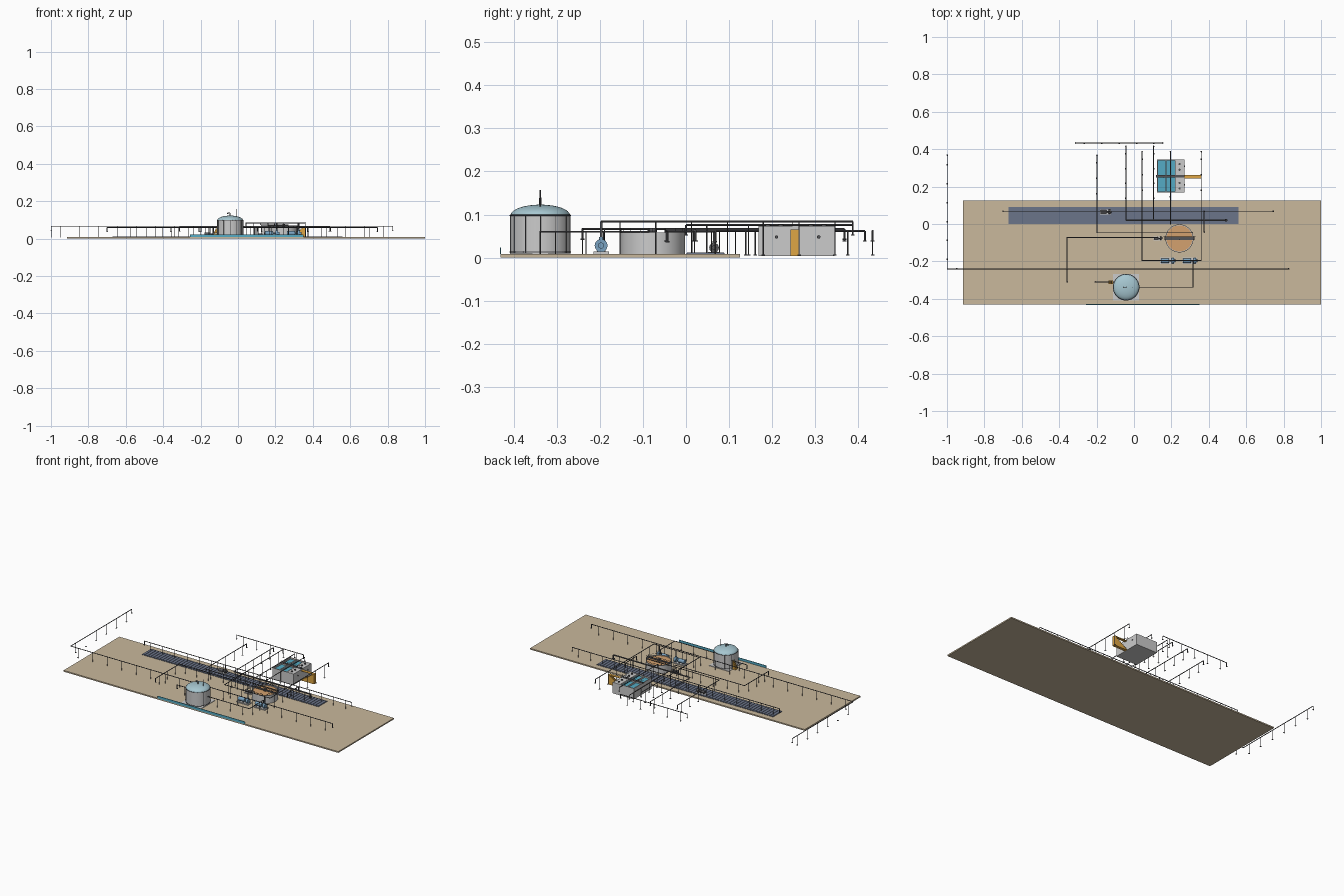
import bpy, bmesh, math
from mathutils import Vector, Matrix

if "Cube" in bpy.data.objects:
    bpy.data.objects.remove(bpy.data.objects["Cube"])

def mat(name, r, g, b):
    m = bpy.data.materials.new(name)
    m.diffuse_color = ((r/255)**2.2, (g/255)**2.2, (b/255)**2.2, 1)
    m.use_nodes = True
    m.node_tree.nodes["Principled BSDF"].inputs["Base Color"].default_value = m.diffuse_color
    return m

TAN = mat("sand", 200, 183, 155)
SLATE = mat("slate", 107, 116, 136)
BLUE = mat("water", 85, 170, 195)
PALE = mat("pale_blue", 165, 198, 208)
STEEL = mat("pump_blue", 120, 160, 190)
GOLD = mat("safety_orange", 222, 165, 70)
SLUDGE = mat("sludge", 210, 160, 110)
DARK = mat("dark_steel", 85, 85, 88)

def box(bm, x0, x1, y0, y1, z0, z1):
    m = Matrix.Translation(((x0+x1)/2, (y0+y1)/2, (z0+z1)/2)) @ Matrix.Diagonal((x1-x0, y1-y0, z1-z0, 1))
    bmesh.ops.create_cube(bm, size=1, matrix=m)

def rod(bm, a, b, r, n=8, r2=None):
    a, b = Vector(a), Vector(b)
    d = b - a
    m = Matrix.Translation((a+b)/2) @ d.to_track_quat('Z', 'Y').to_matrix().to_4x4()
    bmesh.ops.create_cone(bm, cap_ends=True, segments=n, radius1=r, radius2=r if r2 is None else r2,
                          depth=d.length, matrix=m)

def make(name, bm, material=None, smooth=False):
    me = bpy.data.meshes.new(name)
    bm.to_mesh(me)
    bm.free()
    ob = bpy.data.objects.new(name, me)
    bpy.context.collection.objects.link(ob)
    if material:
        me.materials.append(material)
    if smooth:
        bpy.context.view_layer.objects.active = ob
        ob.select_set(True)
        bpy.ops.object.shade_smooth_by_angle(angle=math.radians(40))
        ob.select_set(False)
    return ob

def boxes(name, items, material=None):
    bm = bmesh.new()
    for i in items:
        box(bm, *i)
    return make(name, bm, material)

def rods(name, items, material=None, n=12):
    bm = bmesh.new()
    for a, b, r in items:
        rod(bm, a, b, r, n)
    return make(name, bm, material, True)

def lathe(name, profile, cx, cy, material=None, n=48):
    bm = bmesh.new()
    vs = [bm.verts.new((cx+r, cy, z)) for r, z in profile]
    es = [bm.edges.new(p) for p in zip(vs, vs[1:])]
    bmesh.ops.spin(bm, geom=vs+es, cent=(cx, cy, 0), axis=(0, 0, 1), angle=2*math.pi, steps=n)
    bmesh.ops.remove_doubles(bm, verts=bm.verts, dist=1e-5)
    bmesh.ops.recalc_face_normals(bm, faces=bm.faces)
    return make(name, bm, material, True)

def ring(r, z, cx, cy, tr, n=32):
    p = [(cx+r*math.cos(2*math.pi*i/n), cy+r*math.sin(2*math.pi*i/n), z) for i in range(n+1)]
    return [(a, b, tr) for a, b in zip(p, p[1:])]

G = 0.008
# Site slab, slatted channel and front panel
boxes("site_slab", [(-.915, 1, -.43, .125, 0, G)], TAN)
boxes("channel_bed", [(-.67, .56, 0, .09, G, .010)], SLATE)
boxes("channel_slats", [(-.668+i*.0205, -.652+i*.0205, .002, .088, .010, .012) for i in range(60)], SLATE)
boxes("front_panel", [(-.257, .35, -.432, -.429, G, .023)], BLUE)

# Domed storage tank
tx, ty = -.042, -.338
boxes("tank_pad", [(tx-.07, tx+.07, ty-.07, ty+.07, G, .011)])
lathe("tank_wall", [(0, .011), (.069, .011), (.069, .098), (0, .098)], tx, ty)
dome = [(.069*math.cos(t*math.pi/16), .098+.025*math.sin(t*math.pi/16)) for t in range(8)] + [(0, .123)]
lathe("tank_dome", [(0, .098)] + dome, tx, ty, PALE)
rods("tank_rings", ring(.07, .098, tx, ty, .0015) + ring(.07, .013, tx, ty, .0015), DARK, 6)
rods("tank_ribs", [((tx+.0695*math.cos(a), ty+.0695*math.sin(a), .011),
                    (tx+.0695*math.cos(a), ty+.0695*math.sin(a), .098), .001)
                   for a in [math.pi*i/6 for i in range(12)]], DARK, 6)
rods("tank_vent", [((tx, ty, .12), (tx, ty, .138), .003), ((tx, ty, .138), (tx-.013, ty, .138), .0025),
                   ((tx-.013, ty, .138), (tx-.013, ty, .132), .003), ((-.006, ty, .115), (-.006, ty, .157), .0015)], DARK)
boxes("tank_stair", [(-.135+i*.004, -.113, -.32, -.302, .011+i*.009, .019+i*.009) for i in range(6)], GOLD)

# Round settling basin with bridge
cx, cy = .243, -.077
lathe("basin_wall", [(0, G), (.075, G), (.075, .058), (.07, .058), (.07, .05), (0, .05)], cx, cy)
lathe("basin_surface", [(.0698, .0505), (.0698, .054), (0, .054)], cx, cy, SLUDGE)
rods("basin_rail", ring(.074, .068, cx, cy, .0008) +
     [((cx+.074*math.cos(a), cy+.074*math.sin(a), .056), (cx+.074*math.cos(a), cy+.074*math.sin(a), .068), .0008)
      for a in [math.pi*i/8 for i in range(16)]], DARK, 6)
boxes("basin_bridge", [(cx-.08, cx+.08, cy-.008, cy+.008, .058, .061)], DARK)
rods("bridge_rails", [((cx-.085, cy+s*.009, .068), (cx+.085, cy+s*.009, .068), .001) for s in (-1, 1)] +
     [((cx-.08+i*.04, cy+s*.009, .06), (cx-.08+i*.04, cy+s*.009, .068), .0008) for i in range(5) for s in (-1, 1)], DARK, 6)
rods("basin_drive", [((cx, cy, .05), (cx, cy, .068), .008)], DARK)

# Pumps: base, motor, casing, flange and nozzle
def pump(name, x, y, s, material):
    boxes(name+"_base", [(x-.04*s, x+.04*s, y-.018*s, y+.018*s, G, G+.006*s)])
    z = G+.02*s
    rods(name+"_motor", [((x-.035*s, y, z), (x+.008*s, y, z), .012*s),
                         ((x+.008*s, y, z), (x+.02*s, y, z), .004*s)], material, 16)
    rods(name+"_casing", [((x+.02*s, y, z), (x+.034*s, y, z), .015*s),
                          ((x+.027*s, y, z), (x+.027*s, y, z+.02*s), .005*s),
                          ((x+.034*s, y, z), (x+.042*s, y, z), .007*s)], material, 16)
    boxes(name+"_feet", [(x+d*s, x+(d+.008)*s, y-.01*s, y+.01*s, G, z) for d in (-.03, -.005, .023)], DARK)

pump("feed_pump_a", .18, -.197, 1, STEEL)
pump("feed_pump_b", .298, -.197, 1, STEEL)
pump("sludge_pump", .127, -.077, .6, DARK)
pump("channel_pump", -.152, .065, .75, DARK)

# Open concrete basins
X0, X1, Y0, Y1 = .122, .27, .168, .345
boxes("basin_block_walls", [(X0, X1, Y0, Y1, .004, G), (X0, X0+.005, Y0, Y1, G, .073), (X1-.005, X1, Y0, Y1, G, .073),
                            (X0, X1, Y0, Y0+.005, G, .073), (X0, X1, Y1-.005, Y1, G, .073),
                            (X0, X1, .252, .258, G, .073), (.168, .173, Y0, Y1, G, .073), (.218, .223, Y0, Y1, G, .073)])
boxes("basin_block_water", [(a, b, c, d, .055, .064) for a, b in ((X0+.005, .168), (.173, .218))
                            for c, d in ((Y0+.005, .252), (.258, Y1-.005))], BLUE)
boxes("equipment_deck", [(.223, X1-.005, Y0+.005, Y1-.005, .066, .072)])
boxes("deck_walkway", [(X0-.005, X1, .248, .262, .073, .075)], DARK)
rods("deck_rails", [((X0, y, .084), (X1, y, .084), .0008) for y in (.248, .262)] +
     [((X0+i*.037, y, .073), (X0+i*.037, y, .084), .0008) for i in range(5) for y in (.248, .262)], DARK, 6)
rods("wall_ports", [((X1-.001, y, .048), (X1+.004, y, .048), .004) for y in (.21, .308)], DARK)
rods("deck_blowers", [((.244, y, .072), (.244, y, .077), .006) for y in (.19, .22, .29, .32)], DARK)

# Access stair beside the basins
boxes("stair_steps", [(.27+i*.009, .279+i*.009, .243, .261, max(.004, .0), .010+i*.0062) for i in range(10)], GOLD)
boxes("stair_landing", [(.27, .36, .243, .261, .0625, .0655)], GOLD)

# Elevated pipe runs on evenly spaced posts
def pipe(name, pts, z, r=.0022, step=.087, ends=(True, True), foot=.005):
    bm = bmesh.new()
    P = [Vector((x, y, z)) for x, y in pts]
    for a, b in zip(P, P[1:]):
        rod(bm, a, b, r)
        n = max(1, round((b-a).length/step))
        for i in range(n):
            q = a.lerp(b, (i+.5)/n)
            inside = (q.x-cx)**2+(q.y-cy)**2 < .0056 or (X0 < q.x < X1 and Y0 < q.y < Y1)
            if not inside:
                rod(bm, (q.x, q.y, foot), (q.x, q.y, z), .0014, 6)
                box(bm, q.x-.004, q.x+.004, q.y-.004, q.y+.004, foot, foot+.002)
    for p in P[1:-1]:
        bmesh.ops.create_icosphere(bm, subdivisions=1, radius=r*1.3, matrix=Matrix.Translation(p))
    # Turned-down ends with a flange
    for p, on in ((P[0], ends[0]), (P[-1], ends[1])):
        if on:
            rod(bm, p, p-Vector((0, 0, .022)), r)
            rod(bm, p-Vector((0, 0, .022)), p-Vector((0, 0, .025)), r*2)
    make(name, bm, DARK, True)

pipe("outfall_pipe", [(-.998, .368), (-.998, -.24), (.827, -.24)], .066, step=.1)
pipe("rear_pipe", [(-.312, .433), (.153, .433)], .062)
pipe("transfer_pipe", [(-.198, .368), (-.198, -.047), (.31, -.047)], .062)
pipe("header_branch", [(-.043, .415), (-.043, .02)], .062, ends=(True, False))
pipe("header_pipe", [(-.043, .02), (.492, .02)], .062, r=.004, ends=(False, True))
pipe("return_pipe", [(.105, .415), (.105, .02)], .062, ends=(True, False))
pipe("pump_loop", [(.043, .387), (.043, -.195), (.36, -.195), (.36, .387)], .084)
pipe("basin_feed", [(.195, .387), (.195, .0)], .076, ends=(True, True))
pipe("channel_pipe", [(-.7, .068), (.745, .068)], .06)
pipe("sludge_pipe", [(-.358, -.31), (-.358, -.072), (.127, -.072)], .06)
pipe("tank_inlet", [(-.208, -.31), (-.1, -.31)], .06, ends=(True, False))
pipe("tank_outlet", [(tx, ty), (.315, ty), (.315, -.197)], .06, ends=(False, True))
pipe("side_pipe", [(.375, .068), (.375, -.043)], .06)
# Riser pipes at the pumps and basin
rods("pump_risers", [((.207, -.197, .03), (.207, -.197, .084), .003), ((.325, -.197, .03), (.325, -.197, .084), .003),
                     ((.143, -.077, .03), (.143, -.077, .06), .0025), ((-.132, .065, .03), (-.132, .065, .06), .0025)], DARK)
